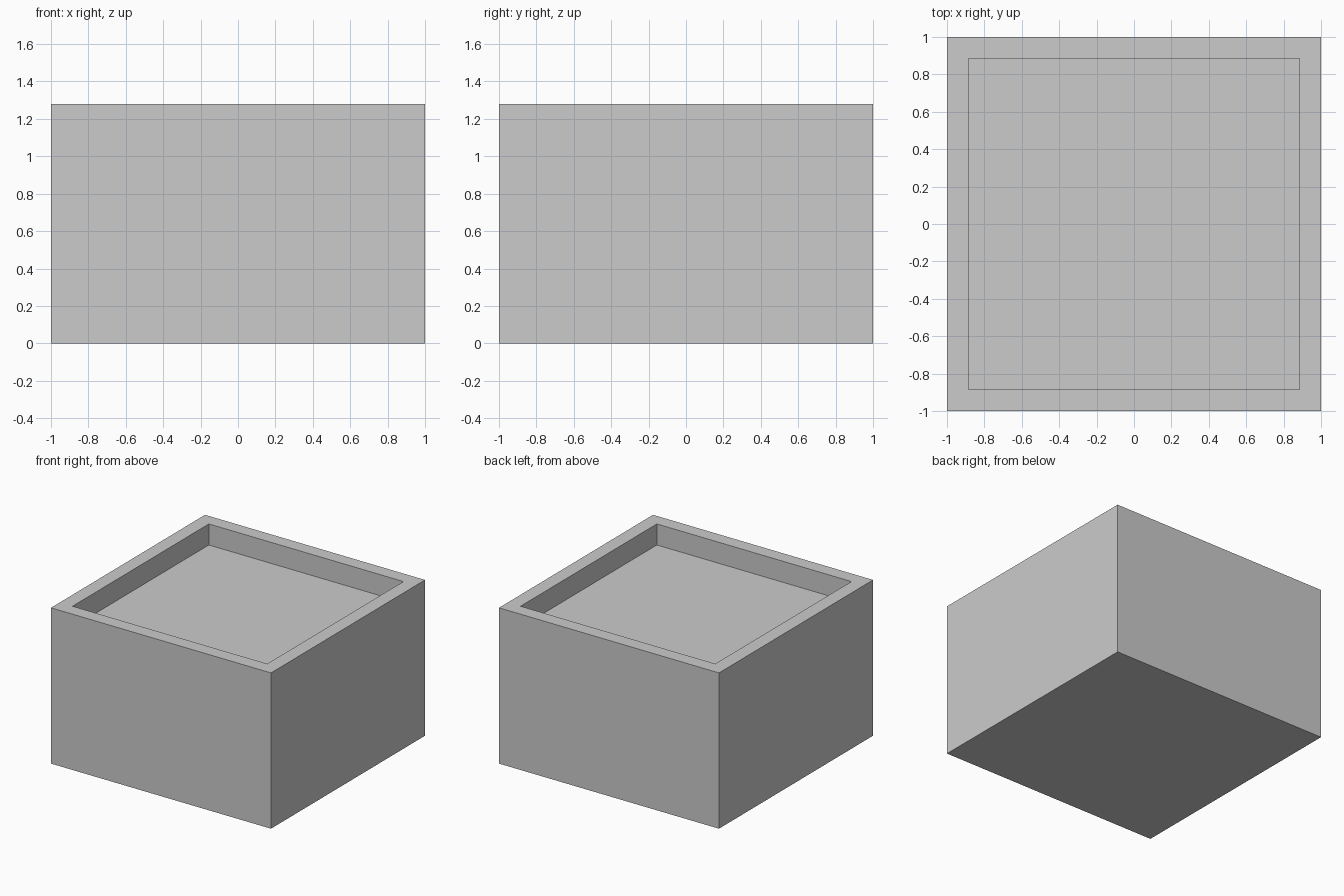
import bpy
import bmesh

if "Cube" in bpy.data.objects:
    bpy.data.objects.remove(bpy.data.objects["Cube"])

WIDTH, HEIGHT = 2.0, 1.28
WALL, DEPTH = 0.163, 0.173

# Solid square block standing on the ground
bm = bmesh.new()
bmesh.ops.create_cube(bm, size=1.0)
bmesh.ops.scale(bm, vec=(WIDTH, WIDTH, HEIGHT), verts=bm.verts)
bmesh.ops.translate(bm, vec=(0, 0, HEIGHT / 2), verts=bm.verts)

# Rim: inset the top face
bm.normal_update()
top = max(bm.faces, key=lambda f: f.calc_center_median().z)
bmesh.ops.inset_region(bm, faces=[top], thickness=WALL)

# Recess: extrude the inner face straight down
floor = bmesh.ops.extrude_discrete_faces(bm, faces=[top])["faces"][0]
bmesh.ops.translate(bm, vec=(0, 0, -DEPTH), verts=floor.verts)
bmesh.ops.recalc_face_normals(bm, faces=bm.faces)

mesh = bpy.data.meshes.new("recessed_box")
bm.to_mesh(mesh)
bm.free()
bpy.context.collection.objects.link(bpy.data.objects.new("recessed_box", mesh))
